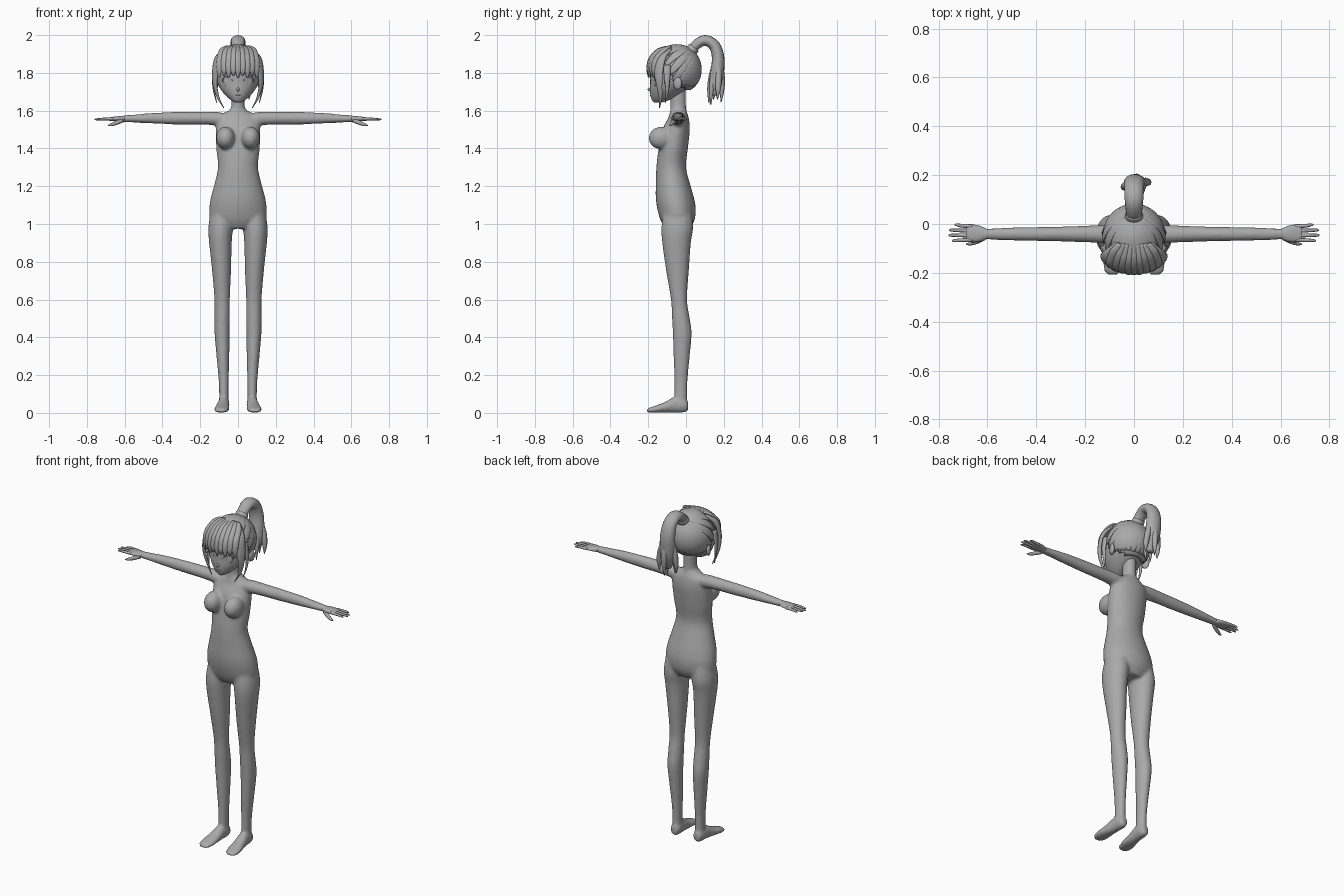
import bpy, bmesh, math
from mathutils import Vector, Matrix

grey = bpy.data.materials.new("plain grey")
grey.diffuse_color = (0.4, 0.4, 0.4, 1)


def spline(pts, k):
    """Smooth interpolation through rows of numbers."""
    out = []
    for i in range(len(pts) - 1):
        p = [pts[max(i - 1, 0)], pts[i], pts[i + 1], pts[min(i + 2, len(pts) - 1)]]
        for j in range(k):
            t = j / k
            out.append([0.5 * (2 * b + (c - a) * t + (2 * a - 5 * b + 4 * c - d) * t * t
                               + (3 * b - a - 3 * c + d) * t ** 3) for a, b, c, d in zip(*p)])
    return out + [list(pts[-1])]


def sweep(bm, pts, side, n=16, k=4, depth=None):
    """Loft ellipses through points (x, y, z, half width, half depth)."""
    rows, rings = spline(pts, k), []
    pos = [Vector(r[:3]) for r in rows]
    for i, r in enumerate(rows):
        tan = (pos[min(i + 1, len(pos) - 1)] - pos[max(i - 1, 0)]).normalized()
        s = Vector(side)
        d = Vector(depth) if depth else tan.cross(s).normalized()
        rings.append([bm.verts.new(pos[i] + s * max(r[3], 1e-4) * math.cos(a) + d * max(r[4], 1e-4) * math.sin(a))
                      for a in (2 * math.pi * j / n for j in range(n))])
    for a, b in zip(rings, rings[1:]):
        for j in range(n):
            bm.faces.new((a[j], a[(j + 1) % n], b[(j + 1) % n], b[j]))
    bm.faces.new(rings[0])
    bm.faces.new(rings[-1])


def ball(bm, loc, size, turn=0.0, seg=24):
    m = Matrix.Translation(loc) @ Matrix.Rotation(turn, 4, 'Z') @ Matrix.Diagonal((*size, 1))
    bmesh.ops.create_uvsphere(bm, u_segments=seg, v_segments=seg // 2, radius=1, matrix=m)


def finish(name, bm, mirror=False):
    bmesh.ops.recalc_face_normals(bm, faces=bm.faces[:])
    me = bpy.data.meshes.new(name)
    bm.to_mesh(me)
    bm.free()
    me.materials.append(grey)
    for p in me.polygons:
        p.use_smooth = True
    ob = bpy.data.objects.new(name, me)
    bpy.context.collection.objects.link(ob)
    if mirror:
        ob.modifiers.new("mirror", 'MIRROR')
    return ob


X, Y = (1, 0, 0), (0, 1, 0)

# Body: torso and neck, chest, arms, legs and feet fused into one skin
bm = bmesh.new()
torso = [(0.975, .085, -.11, .02), (1.02, .145, -.135, .045), (1.08, .152, -.152, .052), (1.14, .144, -.16, .042),
         (1.2, .128, -.16, .025), (1.3, .106, -.157, 0), (1.4, .115, -.145, .01), (1.5, .118, -.125, .02),
         (1.56, .108, -.095, .015), (1.595, .06, -.085, .004), (1.62, .036, -.082, 0), (1.72, .036, -.085, 0)]
sweep(bm, [(0, (f + b) / 2, z, w, (b - f) / 2) for z, w, f, b in torso], X, 32, 4, Y)
for s in (-1, 1):
    ball(bm, (s * .066, -.13, 1.455), (.05, .068, .06))
    arm = [(.06, 1.55, .04, .036), (.12, 1.558, .038, .036), (.2, 1.56, .034, .034), (.33, 1.56, .03, .033),
           (.45, 1.56, .028, .028), (.55, 1.558, .025, .021), (.625, 1.557, .022, .016)]
    sweep(bm, [(s * x, -.041, z, w, h) for x, z, w, h in arm], Y, 20, 5, (0, 0, 1))
    leg = [(1.06, .085, .06, -.12, .03), (.98, .092, .065, -.13, .038), (.9, .093, .06, -.126, .026),
           (.75, .087, .05, -.105, .015), (.6, .084, .041, -.08, .006), (.5, .084, .041, -.074, .02),
           (.42, .084, .04, -.07, .03), (.3, .08, .034, -.066, .02), (.18, .076, .027, -.062, .009),
           (.1, .075, .025, -.062, .006), (.04, .075, .026, -.06, .006)]
    sweep(bm, [(s * x, (f + b) / 2, z, w, (b - f) / 2) for z, x, w, f, b in leg], X, 24, 5, Y)
    foot = [(.012, .075, .035, .018, .025), (-.01, .075, .04, .029, .038), (-.06, .077, .043, .031, .042),
            (-.11, .082, .03, .036, .029), (-.16, .087, .02, .041, .019), (-.195, .088, .014, .034, .013),
            (-.208, .087, .011, .02, .009)]
    sweep(bm, [(s * x, y, z, w, h) for y, x, z, w, h in foot], X, 20, 4, (0, 0, 1))
body = finish("body", bm)
mod = body.modifiers.new("fuse", 'REMESH')
mod.mode, mod.voxel_size, mod.use_smooth_shade = 'VOXEL', 0.008, True
mod = body.modifiers.new("soften", 'SMOOTH')
mod.factor, mod.iterations = 0.5, 6

# Hands: palm, four fingers and thumb
bm = bmesh.new()
sweep(bm, [(.6, -.041, 1.557, .02, .015), (.63, -.04, 1.557, .032, .014), (.665, -.038, 1.556, .037, .011),
           (.685, -.037, 1.555, .033, .008)], Y, 16, 4, (0, 0, 1))
for y0, y1, tip in ((-.065, -.068, .745), (-.047, -.046, .76), (-.028, -.025, .758), (-.01, -.003, .735)):
    sweep(bm, [(.66, y0, 1.556, .009, .008), (.71, (y0 + y1) / 2, 1.556, .0075, .007),
               (tip - .01, y1, 1.554, .006, .005), (tip, y1, 1.553, .002, .002)], Y, 8, 3, (0, 0, 1))
sweep(bm, [(.61, -.055, 1.55, .012, .012), (.64, -.07, 1.537, .011, .011), (.67, -.08, 1.526, .008, .008),
           (.688, -.083, 1.521, .002, .002)], Y, 8, 3)
finish("hand", bm, True)

# Head: tapered face with a small nose
bm = bmesh.new()
head = [(1.642, .012, -.165, -.135), (1.652, .032, -.178, -.1), (1.675, .06, -.187, -.05), (1.71, .09, -.191, .0),
        (1.75, .109, -.19, .045), (1.8, .117, -.19, .07), (1.86, .113, -.175, .07), (1.92, .075, -.12, .03)]
sweep(bm, [(0, (f + b) / 2, z, w, (b - f) / 2) for z, w, f, b in head], X, 32, 4, Y)
ball(bm, (0, -.19, 1.712), (.009, .013, .01), seg=12)
finish("head", bm)

# Eyes, lash rims, ears and mouth
bm = bmesh.new()
ball(bm, (.056, -.167, 1.752), (.021, .006, .027), .35, 16)
finish("eye", bm, True)
bm = bmesh.new()
rim = []
for i in range(9):
    a = math.radians(10 + 20 * i)
    x = .056 + .028 * math.cos(a)
    rim.append((x, -.174 + .36 * (x - .056), 1.752 + .031 * math.sin(a), .003, .003))
sweep(bm, rim, Y, 6, 2)
finish("eyelash", bm, True)
bm = bmesh.new()
ball(bm, (.118, -.045, 1.745), (.012, .024, .034), -.4, 16)
finish("ear", bm, True)
bm = bmesh.new()
ball(bm, (0, -.187, 1.68), (.016, .004, .003), 0, 12)
finish("mouth", bm)

# Hair cap: ellipsoid shell opened at the face and the nape
C, R = Vector((0, -.052, 1.815)), Vector((.126, .13, .132))
bm = bmesh.new()
ball(bm, C, R, 0, 40)
cut = [v for v in bm.verts if (v.co.y < -.08 and v.co.z < 1.8) or v.co.z < 1.7 + max(0, -v.co.y) * .8]
bmesh.ops.delete(bm, geom=cut, context='VERTS')
cap = finish("hair_cap", bm)
cap.modifiers.new("thickness", 'SOLIDIFY').thickness = 0.012


def on_skull(d, lift):
    return C + Vector((d.x * R.x, d.y * R.y, d.z * R.z)) * lift


# Swept back locks: run over the skull from the hairline to the tie
bm = bmesh.new()
tie = Vector((0, .66, .75)).normalized()
count = 26
for i in range(count):
    a = 2 * math.pi * (i + .5) / count
    front = max(0, -math.cos(a))
    low = -.72 + 1.45 * front ** 1.2
    end = Vector((math.sin(a), math.cos(a) * (.75 if front == 0 else .55), low)).normalized()
    side = tie.cross(end).normalized()
    lock = []
    for j in range(7):
        t = j / 6
        d = tie.slerp(end, .06 + .94 * t)
        w = .006 + .017 * math.sin(math.pi * min(.9, t * .85 + .05))
        lock.append((*on_skull(d, 1.005), w, .007 * (1 - .7 * t)))
    sweep(bm, lock, side, 8, 2)
finish("swept_back_locks", bm)

# Fringe: tapered locks over the brow
bm = bmesh.new()
for i in range(-4, 5):
    x = i * .024
    y = -.202 + 3.2 * x * x
    tip = 1.775 + (.012 if i % 2 else 0)
    side = Vector((1, 6 * x, 0)).normalized()
    sweep(bm, [(x * .6, -.082, 1.94, .012, .006), (x * .85, y + .058, 1.922, .018, .01),
               (x, y + .014, 1.875, .02, .011), (x * 1.04, y, 1.82, .017, .008), (x * 1.03, y + .004, tip, .005, .003)],
          side, 10, 4)
finish("fringe", bm)

# Long locks framing the face
bm = bmesh.new()
sweep(bm, [(.07, -.085, 1.925, .012, .008), (.105, -.13, 1.88, .028, .013), (.12, -.145, 1.81, .028, .011),
           (.122, -.142, 1.74, .019, .009), (.105, -.135, 1.67, .01, .006), (.076, -.14, 1.615, .002, .002)],
      Vector((.5, .86, 0)), 10, 4)
sweep(bm, [(.118, -.1, 1.84, .02, .01), (.13, -.1, 1.77, .016, .008), (.126, -.1, 1.7, .008, .005),
           (.112, -.11, 1.64, .002, .002)], Y, 8, 4)
finish("side_lock", bm, True)

# Ponytail: arched tube with separate pointed ends, and its band
bm = bmesh.new()
sweep(bm, [(0, .02, 1.9, .03, .024), (0, .05, 1.945, .033, .026), (0, .1, 1.972, .038, .028),
           (0, .15, 1.945, .04, .03), (.002, .17, 1.88, .044, .033), (.006, .165, 1.8, .046, .036),
           (.01, .157, 1.74, .04, .033), (.012, .15, 1.68, .018, .016)], X, 16, 4)
for x, y, z in ((-.04, .15, 1.66), (-.012, .125, 1.64), (.012, .19, 1.645), (.03, .135, 1.63), (.058, .17, 1.66)):
    sweep(bm, [(x * .4, .166 + (y - .158) * .4, 1.86, .014, .012), (x * .8, .163 + (y - .158) * .8, 1.78, .019, .017),
               (x, y, 1.71, .014, .013), (x, y - .004, z, .002, .002)], X, 8, 4)
finish("ponytail", bm)
bm = bmesh.new()
sweep(bm, [(0, .026, 1.912, .034, .03), (0, .034, 1.924, .037, .032), (0, .043, 1.936, .034, .03)], X, 16, 3)
finish("hair_band", bm)
